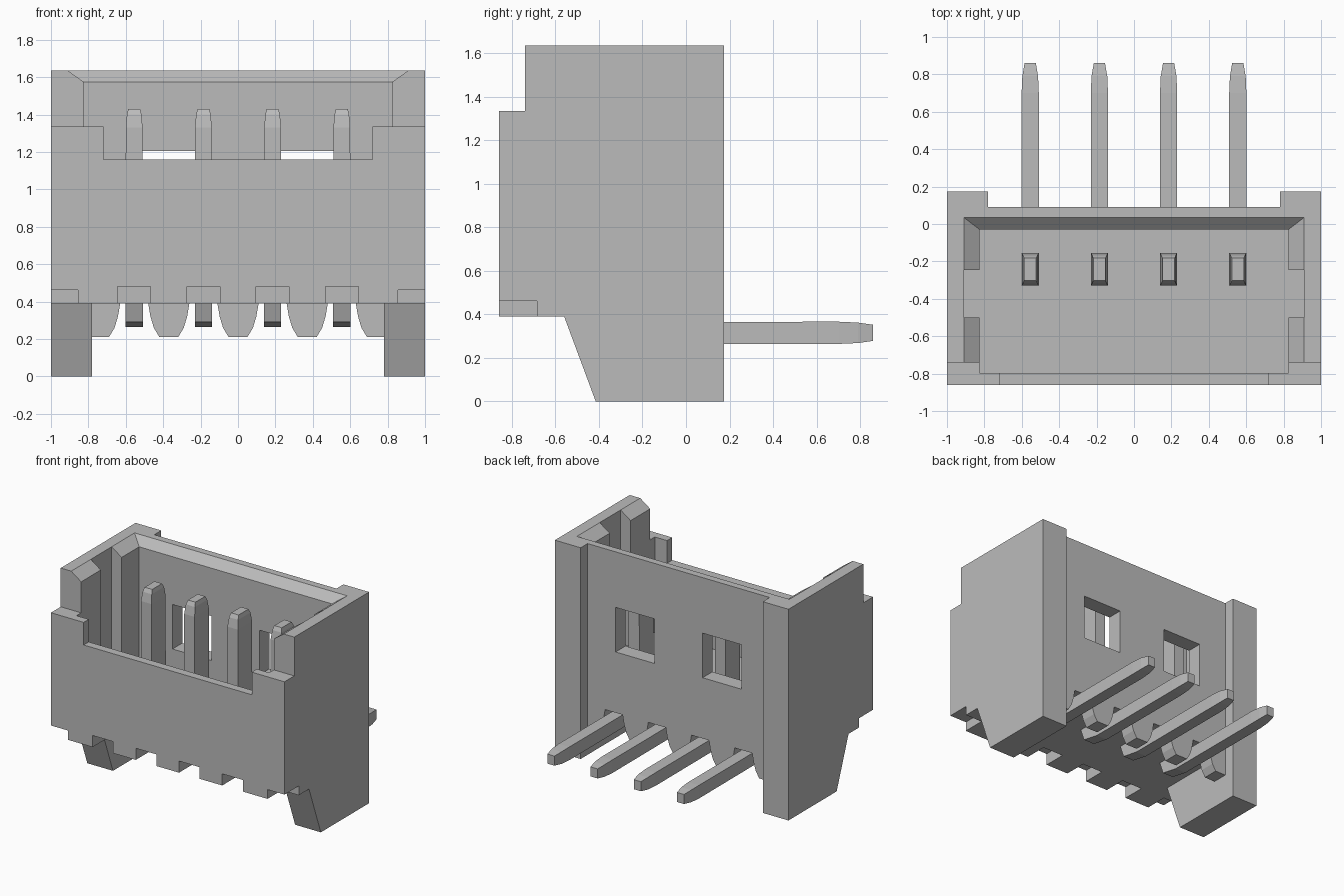
import bpy, bmesh
from mathutils import Vector

cube = bpy.data.objects.get("Cube")
if cube:
    bpy.data.objects.remove(cube, do_unlink=True)

GREY = (0.5, 0.5, 0.5, 1)
mat = bpy.data.materials.new("plain grey")
mat.use_nodes = True
mat.diffuse_color = GREY
mat.node_tree.nodes["Principled BSDF"].inputs["Base Color"].default_value = GREY

PINS = [-0.555, -0.185, 0.185, 0.555]


def finish(name, bm):
    bmesh.ops.recalc_face_normals(bm, faces=bm.faces)
    mesh = bpy.data.meshes.new(name)
    bm.to_mesh(mesh)
    bm.free()
    mesh.materials.append(mat)
    ob = bpy.data.objects.new(name, mesh)
    bpy.context.collection.objects.link(ob)
    return ob


def loft(name, rings):
    """Solid through a list of matching point rings, capped at both ends."""
    bm = bmesh.new()
    loops = [[bm.verts.new(p) for p in ring] for ring in rings]
    for a, b in zip(loops, loops[1:]):
        for i in range(len(a)):
            j = (i + 1) % len(a)
            bm.faces.new((a[i], a[j], b[j], b[i]))
    bm.faces.new(loops[0])
    bm.faces.new(loops[-1])
    return finish(name, bm)


def prism_x(name, profile, x0, x1):
    return loft(name, [[(x, y, z) for y, z in profile] for x in (x0, x1)])


def prism_y(name, profile, y0, y1):
    return loft(name, [[(x, y, z) for x, z in profile] for y in (y0, y1)])


def rect(x0, x1, y0, y1, z):
    return [(x0, y0, z), (x1, y0, z), (x1, y1, z), (x0, y1, z)]


def box(x0, x1, y0, y1, z0, z1):
    return loft("cutter", [rect(x0, x1, y0, y1, z) for z in (z0, z1)])


def cut(ob, cutter):
    """Subtract a cutter, keep the result and drop the cutter."""
    mod = ob.modifiers.new("cut", "BOOLEAN")
    mod.operation = "DIFFERENCE"
    mod.solver = "EXACT"
    mod.object = cutter
    deps = bpy.context.evaluated_depsgraph_get()
    mesh = bpy.data.meshes.new_from_object(ob.evaluated_get(deps))
    ob.modifiers.remove(mod)
    ob.data = mesh
    bpy.data.objects.remove(cutter, do_unlink=True)


# Housing: side outline with sloped feet, extruded across the full width
housing = prism_x("housing", [
    (-0.86, 0.39), (-0.56, 0.39), (-0.415, 0), (0.175, 0), (0.175, 1.635),
    (-0.74, 1.635), (-0.74, 1.335), (-0.86, 1.335)], -1, 1)

# Space between the feet, leaving a low rear skirt
cut(housing, prism_x("cutter", [
    (-1, -1), (0.5, -1), (0.5, 0.21), (-0.03, 0.21), (-0.03, 0.39), (-1, 0.39)], -0.78, 0.78))
# Recessed rear wall
cut(housing, box(-0.78, 0.78, 0.09, 0.5, -1, 3))
# Open cavity with side keyways and bevelled mouth
cut(housing, box(-0.825, 0.825, -0.797, -0.03, 0.6, 3))
cut(housing, loft("cutter", [
    rect(-0.825, 0.825, -1, -0.03, 1.575),
    rect(-0.995, 0.995, -1, 0.1, 1.695)]))
cut(housing, box(-0.91, 0.91, -0.5, -0.245, 0.6, 3))
# Lowered front edge
cut(housing, box(-0.72, 0.72, -1, -0.7, 1.16, 3))

for side in (-1, 1):
    # Rear windows and lower front corner notches
    x0, x1 = sorted((side * 0.205, side * 0.54))
    cut(housing, box(x0, x1, -0.1, 0.3, 0.86, 1.205))
    x0, x1 = sorted((side * 0.855, side * 1.1))
    cut(housing, box(x0, x1, -1, -0.685, 0.2, 0.462))

ARCH = [(0.14, 0.2), (0.135, 0.21), (0.105, 0.26), (0.087, 0.32), (0.075, 0.39)]
for px in PINS:
    # Front notch and flared skirt arch at each pin
    cut(housing, box(px - 0.088, px + 0.088, -1, -0.685, 0.2, 0.48))
    arch = [(px + x, z) for x, z in ARCH] + [(px - x, z) for x, z in reversed(ARCH)]
    cut(housing, prism_y("cutter", arch, -0.2, 0.3))

# Bent pins: (centre y, centre z, half width, half thickness, section direction)
UP, BACK, DIAG = Vector((0, 1, 0)), Vector((0, 0, 1)), Vector((0, 0.7, 0.7))
PATH = [
    (-0.243, 1.43, 0.032, 0.06, UP), (-0.243, 1.4, 0.039, 0.075, UP),
    (-0.243, 1.33, 0.045, 0.087, UP), (-0.243, 0.42, 0.046, 0.087, UP),
    (-0.22, 0.355, 0.046, 0.09, DIAG), (-0.14, 0.315, 0.046, 0.05, BACK),
    (0.7, 0.315, 0.046, 0.051, BACK), (0.79, 0.315, 0.042, 0.047, BACK),
    (0.86, 0.315, 0.03, 0.037, BACK)]
for n, px in enumerate(PINS, 1):
    rings = []
    for y, z, w, t, d in PATH:
        c = Vector((px, y, z))
        rings.append([c + Vector((sx * w, 0, 0)) + d * (t * st)
                      for sx, st in ((-1, -1), (1, -1), (1, 1), (-1, 1))])
    loft(f"pin_{n}", rings)
